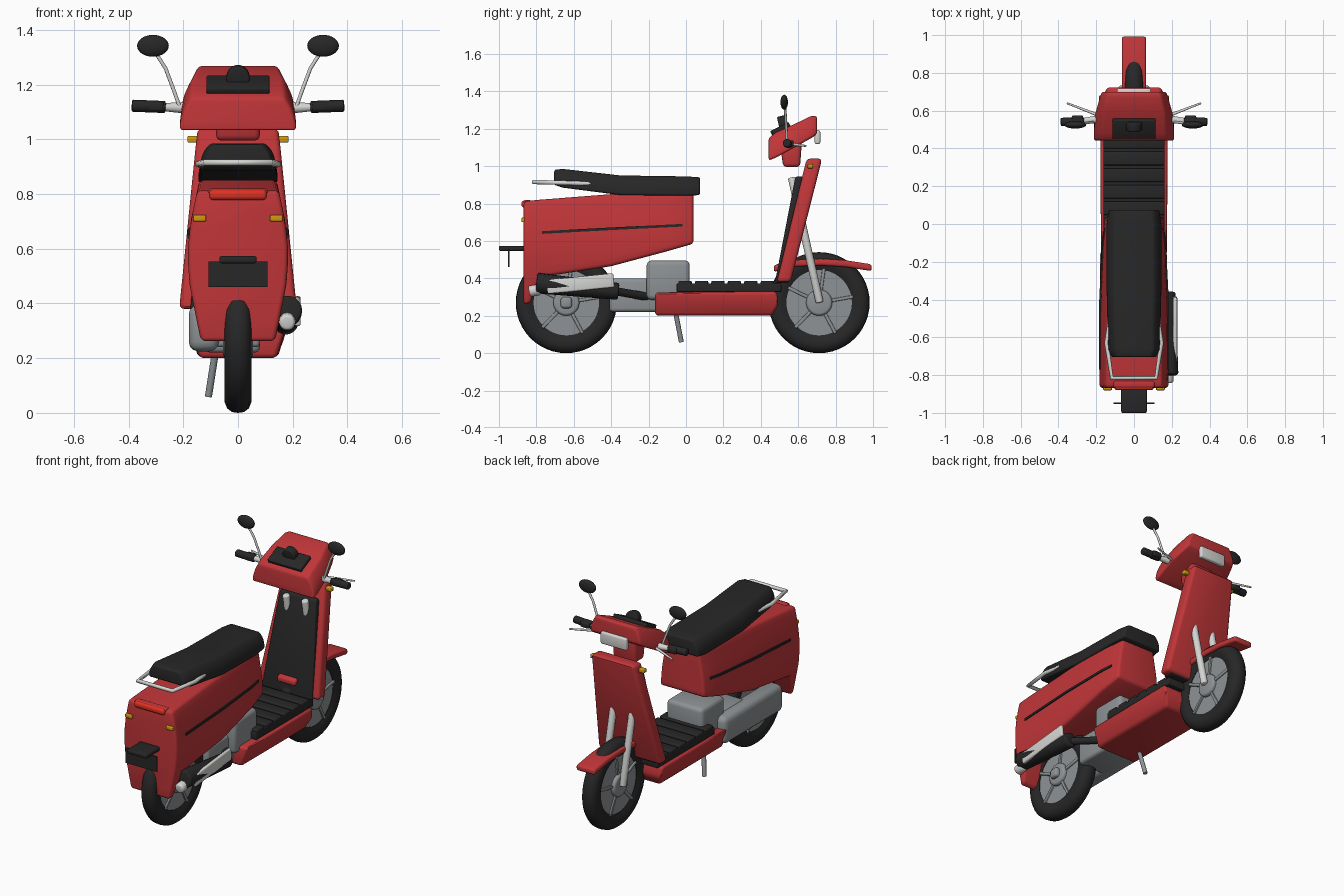
import bpy, bmesh, math
from mathutils import Vector, Matrix

if "Cube" in bpy.data.objects:
    bpy.data.objects.remove(bpy.data.objects["Cube"])


def material(name, *rgb):
    m = bpy.data.materials.new(name)
    m.use_nodes = True
    m.diffuse_color = (*rgb, 1)
    m.node_tree.nodes["Principled BSDF"].inputs["Base Color"].default_value = (*rgb, 1)
    return m


RED = material("red paint", 0.53, 0.036, 0.04)
BLACK = material("black plastic", 0.02, 0.02, 0.02)
GREY = material("grey metal", 0.27, 0.29, 0.3)
SILVER = material("silver", 0.66, 0.66, 0.64)
AMBER = material("amber lens", 0.62, 0.32, 0.005)
LENS = material("tail lens red", 0.75, 0.03, 0.015)


def finish(name, bm, mat, bevel=0, segments=3, angle=35):
    """Turn a bmesh into a bevelled, smooth-shaded object."""
    bmesh.ops.recalc_face_normals(bm, faces=bm.faces)
    me = bpy.data.meshes.new(name)
    bm.to_mesh(me)
    bm.free()
    ob = bpy.data.objects.new(name, me)
    bpy.context.collection.objects.link(ob)
    me.materials.append(mat)
    bpy.ops.object.select_all(action="DESELECT")
    ob.select_set(True)
    bpy.context.view_layer.objects.active = ob
    if bevel:
        mod = ob.modifiers.new("Bevel", "BEVEL")
        mod.width, mod.segments = bevel, segments
        mod.limit_method, mod.angle_limit = "ANGLE", math.radians(angle)
        bpy.ops.object.modifier_apply(modifier=mod.name)
    bpy.ops.object.shade_smooth_by_angle(angle=math.radians(35))
    return ob


def box(name, centre, size, mat, bevel=0.005, tilt=0):
    bm = bmesh.new()
    m = Matrix.Translation(centre) @ Matrix.Rotation(tilt, 4, "X") @ Matrix.Diagonal((*size, 1))
    bmesh.ops.create_cube(bm, size=1, matrix=m)
    return finish(name, bm, mat, bevel)


def rod(name, a, b, r, mat, r2=None, bevel=0, sides=20):
    a, b = Vector(a), Vector(b)
    bm = bmesh.new()
    m = Matrix.Translation((a + b) / 2) @ (b - a).to_track_quat("Z", "Y").to_matrix().to_4x4()
    bmesh.ops.create_cone(bm, cap_ends=True, segments=sides, radius1=r,
                          radius2=r if r2 is None else r2, depth=(b - a).length, matrix=m)
    return finish(name, bm, mat, bevel)


def ball(name, centre, size, mat):
    bm = bmesh.new()
    m = Matrix.Translation(centre) @ Matrix.Diagonal((*size, 1))
    bmesh.ops.create_uvsphere(bm, u_segments=24, v_segments=14, radius=1, matrix=m)
    return finish(name, bm, mat)


def skin(name, rings, mat, bevel):
    """Bridge equal rings of points and cap both ends."""
    bm = bmesh.new()
    vs = [[bm.verts.new(p) for p in ring] for ring in rings]
    n = len(vs[0])
    for a, b in zip(vs, vs[1:]):
        for i in range(n):
            bm.faces.new((a[i], a[(i + 1) % n], b[(i + 1) % n], b[i]))
    bm.faces.new(vs[0])
    bm.faces.new(vs[-1])
    return finish(name, bm, mat, bevel)


def prism(name, outline, width, mat, bevel=0.01):
    """Side outline of (y, z), with half width as a function of z."""
    return skin(name, [[(s * width(z), y, z) for y, z in outline] for s in (-1, 1)], mat, bevel)


def loft(name, rows, width, mat, bevel, steps=8):
    """Cross-sections along y, each row being (y, bottom, top, width scale)."""
    rings = []
    for y, lo, hi, k in rows:
        side = [(k * width(i / steps, lo + (hi - lo) * i / steps), lo + (hi - lo) * i / steps)
                for i in range(steps + 1)]
        rings.append([(x, y, z) for x, z in side] + [(-x, y, z) for x, z in reversed(side)])
    return skin(name, rings, mat, bevel)


def lerp(points):
    def f(v):
        for (a, p), (b, q) in zip(points, points[1:]):
            if v <= b:
                return p + (q - p) * max(0, v - a) / (b - a)
        return points[-1][1]
    return f


def tube(name, points, r, mat):
    cu = bpy.data.curves.new(name, "CURVE")
    cu.dimensions, cu.bevel_depth, cu.bevel_resolution, cu.use_fill_caps = "3D", r, 3, True
    sp = cu.splines.new("POLY")
    sp.points.add(len(points) - 1)
    for p, co in zip(sp.points, points):
        p.co = (*co, 1)
    cu.materials.append(mat)
    ob = bpy.data.objects.new(name, cu)
    bpy.context.collection.objects.link(ob)


# Wheels
def wheel(name, y):
    z, n = 0.27, 48
    section = [(-0.035, 0.175), (-0.046, 0.2), (-0.05, 0.228), (-0.04, 0.253), (-0.022, 0.267), (0, 0.27)]
    section += [(-x, r) for x, r in reversed(section[:-1])]
    bm = bmesh.new()
    vs = [[bm.verts.new((x, y + r * math.cos(a), z + r * math.sin(a))) for x, r in section]
          for a in (math.tau * i / n for i in range(n))]
    m = len(section)
    for i in range(n):
        for j in range(m):
            bm.faces.new((vs[i][j], vs[i][(j + 1) % m], vs[(i + 1) % n][(j + 1) % m], vs[(i + 1) % n][j]))
    finish(name + "_tyre", bm, BLACK)
    rod(name + "_disc", (-0.032, y, z), (0.032, y, z), 0.19, GREY, sides=n)
    rod(name + "_hub", (-0.055, y, z), (0.055, y, z), 0.07, GREY, bevel=0.015, sides=32)
    for i in range(5):
        a = math.radians(10 + 72 * i)
        box(name + "_spoke", (0, y + 0.115 * math.cos(a), z + 0.115 * math.sin(a)),
            (0.084, 0.14, 0.018), GREY, 0.004, a)


wheel("rear_wheel", -0.64)
wheel("front_wheel", 0.712)

# Rear body with hanging tail panel
body_width = lerp([(0.26, 0.135), (0.38, 0.16), (0.47, 0.177), (0.58, 0.185), (0.7, 0.173), (0.8, 0.152), (0.86, 0.14)])
loft("rear_body", [(-0.868, 0.26, 0.81, 1), (-0.835, 0.265, 0.815, 1), (-0.785, 0.405, 0.82, 1),
                   (-0.4, 0.465, 0.85, 1), (-0.1, 0.545, 0.86, 0.93), (0.04, 0.585, 0.86, 0.83)],
     lambda t, z: body_width(z), RED, 0.02)
for s in (-1, 1):
    skin("side_stripe", [[(s * (x + dx), y, z + dz) for dx, dz in ((-0.02, -0.007), (0.005, -0.007), (0.005, 0.007), (-0.02, 0.007))]
                         for x, y, z in ((0.18, -0.77, 0.645), (0.179, -0.4, 0.665), (0.164, -0.1, 0.68), (0.153, -0.02, 0.684))],
         BLACK, 0)
    box("rear_indicator", (s * 0.14, -0.868, 0.712), (0.046, 0.025, 0.024), AMBER)
    box("front_indicator", (s * 0.16, 0.665, 1.0), (0.05, 0.03, 0.024), AMBER)
box("tail_rim", (0, -0.848, 0.805), (0.22, 0.04, 0.03), RED, 0.012)
box("tail_light", (0, -0.862, 0.797), (0.21, 0.035, 0.038), LENS, 0.014)
box("plate_bracket", (0, -0.93, 0.56), (0.136, 0.14, 0.026), BLACK, 0.008)
box("number_plate", (0, -0.948, 0.507), (0.216, 0.008, 0.094), BLACK, 0)

# Seat and grab rail
loft("seat", [(-0.705, 0.9, 0.98, 0.82), (-0.66, 0.885, 0.985, 0.95), (-0.35, 0.845, 0.95, 1),
              (0, 0.842, 0.945, 1), (0.075, 0.845, 0.94, 0.92)],
     lambda t, z: 0.145 - 0.04 * t ** 3, BLACK, 0.03)
tube("grab_rail", [(-0.125, -0.5, 0.905), (-0.145, -0.63, 0.91), (-0.118, -0.815, 0.915),
                   (0.118, -0.815, 0.915), (0.145, -0.63, 0.91), (0.125, -0.5, 0.905)], 0.012, SILVER)

# Leg shield and inner panel
prism("leg_shield", [(0.485, 0.38), (0.645, 1.04), (0.728, 1.04), (0.56, 0.38)],
      lerp([(0.38, 0.215), (1.04, 0.148)]), RED, 0.02)
prism("inner_panel", [(0.475, 0.375), (0.585, 0.945), (0.625, 0.945), (0.55, 0.375)],
      lerp([(0.38, 0.175), (0.95, 0.125)]), BLACK, 0.012)

# Floor and ribbed mat
prism("floor_pan", [(-0.165, 0.2), (-0.165, 0.325), (0.485, 0.33), (0.495, 0.26), (0.46, 0.2)],
      lerp([(0.2, 0.14), (0.26, 0.175), (0.33, 0.18)]), RED, 0.018)
box("floor_mat", (0, 0.23, 0.35), (0.325, 0.56, 0.045), BLACK)
for i in range(6):
    box("mat_rib", (0, -0.005 + i * 0.088, 0.372), (0.325, 0.072, 0.03), BLACK, 0.008)

# Front fork and mudguard
for s in (-1, 1):
    rod("fork_leg", (s * 0.065, 0.715, 0.27), (s * 0.065, 0.565, 0.94), 0.021, SILVER, bevel=0.008)
top = [(0.47, 0.47), (0.56, 0.497), (0.72, 0.505), (0.85, 0.497), (0.992, 0.475)]
prism("front_mudguard", top + [(y, z - 0.036) for y, z in reversed(top)], lambda z: 0.064, RED, 0.012)

# Engine, case and stand
box("engine_top", (0, -0.095, 0.39), (0.25, 0.23, 0.21), GREY, 0.025)
box("engine_block", (-0.02, -0.27, 0.31), (0.2, 0.28, 0.18), GREY, 0.02)
box("drive_case", (-0.125, -0.42, 0.31), (0.11, 0.58, 0.17), GREY, 0.035)
box("rear_axle_case", (0, -0.64, 0.27), (0.16, 0.06, 0.06), GREY, 0.015)
rod("side_stand", (-0.08, -0.06, 0.24), (-0.108, -0.025, 0.06), 0.013, GREY)

# Exhaust
rod("muffler", (0.18, -0.8, 0.375), (0.175, -0.36, 0.33), 0.055, BLACK, 0.045, 0.012)
rod("exhaust_pipe", (0.16, -0.37, 0.33), (0.06, -0.2, 0.3), 0.022, BLACK)
rod("exhaust_tip", (0.18, -0.84, 0.33), (0.18, -0.78, 0.34), 0.03, SILVER, bevel=0.012)
box("heat_shield", (0.218, -0.565, 0.372), (0.022, 0.36, 0.075), SILVER, 0.008, 0.1)

# Handlebar cowl, dash and headlight
loft("handlebar_cowl", [(0.442, 1.03, 1.15, 1), (0.48, 1.045, 1.18, 1), (0.58, 1.10, 1.225, 0.97),
                        (0.67, 1.15, 1.268, 0.85), (0.7, 1.17, 1.268, 0.8)],
     lambda t, z: 0.213 - 0.045 * t ** 2, RED, 0.025)
prism("steering_neck", [(0.52, 0.995), (0.505, 1.1), (0.62, 1.14), (0.61, 0.995)], lambda z: 0.08, RED, 0.02)
box("dash_panel", (0, 0.505, 1.2), (0.23, 0.11, 0.025), BLACK, 0.006, 0.45)
rod("dash_dial", (0, 0.495, 1.222), (0, 0.54, 1.232), 0.042, BLACK, bevel=0.006, sides=32)
box("headlight", (0, 0.703, 1.155), (0.18, 0.03, 0.075), SILVER, 0.01)

# Grips, levers and mirrors
for s in (-1, 1):
    rod("bar_end", (s * 0.18, 0.555, 1.115), (s * 0.28, 0.545, 1.118), 0.022, SILVER, 0.014)
    rod("grip", (s * 0.265, 0.545, 1.118), (s * 0.388, 0.54, 1.123), 0.022, BLACK, bevel=0.006)
    box("switch_pod", (s * 0.3, 0.548, 1.12), (0.06, 0.055, 0.035), BLACK, 0.01)
    rod("brake_lever", (s * 0.2, 0.58, 1.115), (s * 0.355, 0.64, 1.108), 0.008, SILVER, 0.005)
    tube("mirror_stem", [(s * 0.21, 0.54, 1.11), (s * 0.235, 0.538, 1.18), (s * 0.265, 0.533, 1.26),
                         (s * 0.31, 0.528, 1.33)], 0.007, SILVER)
    ball("mirror", (s * 0.311, 0.525, 1.342), (0.058, 0.02, 0.04), BLACK)
